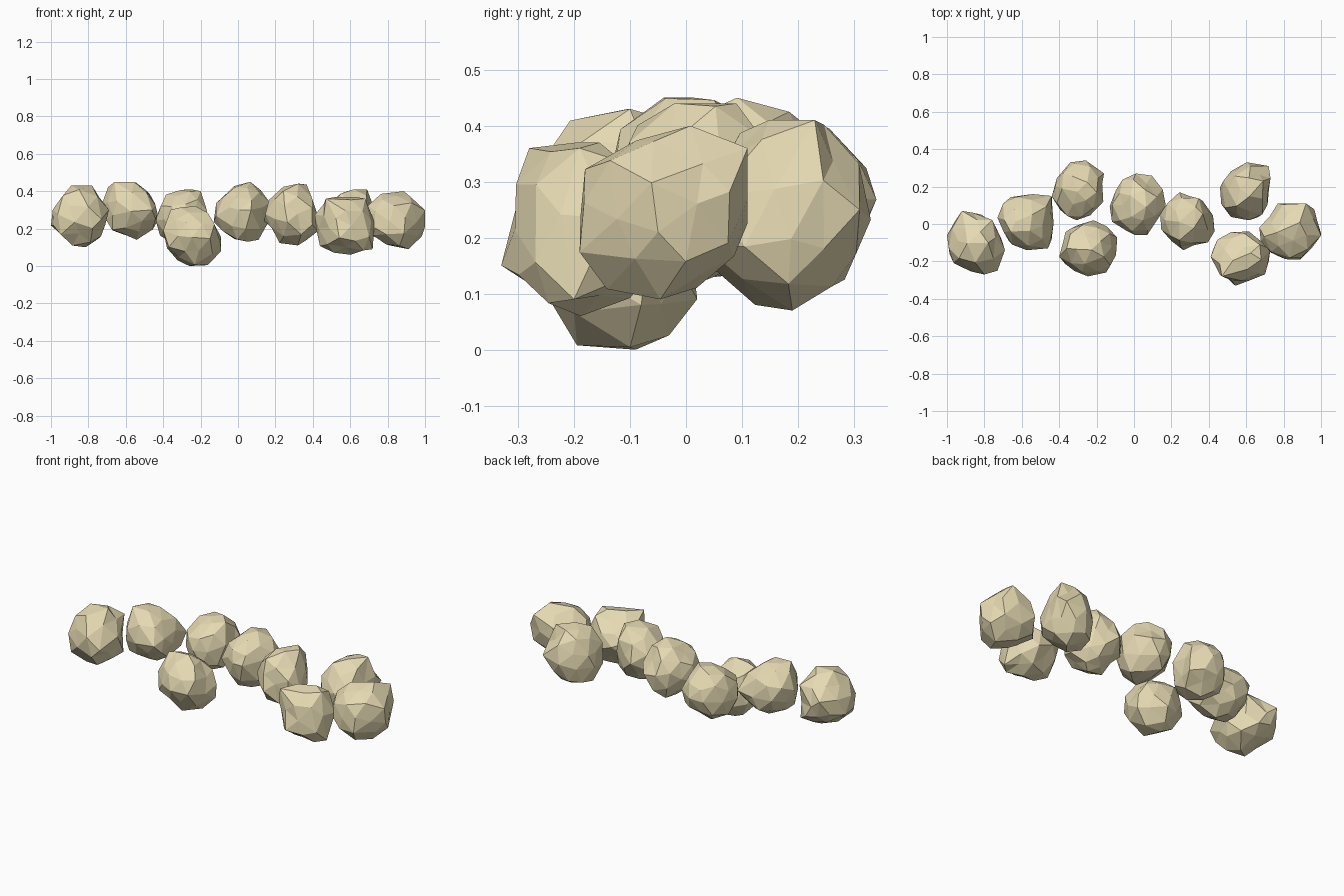
import bpy, bmesh, random
from mathutils import Vector, Euler

if "Cube" in bpy.data.objects:
    bpy.data.objects.remove(bpy.data.objects["Cube"])

random.seed(8)

stone = bpy.data.materials.new("sandstone")
stone.diffuse_color = (0.79, 0.70, 0.45, 1)
stone.use_nodes = True
stone.node_tree.nodes["Principled BSDF"].inputs["Base Color"].default_value = stone.diffuse_color

# Each rock: low and high corner of its extents, then three jutting peaks
rocks = [
    ((-1.00, -0.27, 0.10), (-0.69, 0.07, 0.43),
     (-0.78, -0.10, 0.43), (-0.73, -0.25, 0.25), (-0.86, 0.06, 0.27)),
    ((-0.73, -0.14, 0.14), (-0.43, 0.16, 0.45),
     (-0.66, -0.04, 0.45), (-0.44, 0.15, 0.29), (-0.46, -0.13, 0.30)),
    ((-0.44, 0.02, 0.10), (-0.16, 0.34, 0.41),
     (-0.16, 0.27, 0.27), (-0.20, 0.17, 0.40), (-0.34, 0.33, 0.26)),
    ((-0.40, -0.28, 0.00), (-0.09, 0.02, 0.32),
     (-0.26, -0.09, 0.00), (-0.09, -0.08, 0.08), (-0.36, -0.13, 0.30)),
    ((-0.13, -0.06, 0.13), (0.17, 0.27, 0.45),
     (0.07, -0.06, 0.30), (0.01, 0.27, 0.30), (0.11, 0.10, 0.14)),
    ((0.14, -0.14, 0.11), (0.43, 0.17, 0.44),
     (0.33, 0.09, 0.44), (0.43, -0.04, 0.26), (0.32, 0.00, 0.11)),
    ((0.46, 0.02, 0.07), (0.73, 0.33, 0.41),
     (0.69, 0.23, 0.41), (0.62, 0.19, 0.07), (0.72, 0.31, 0.25)),
    ((0.41, -0.33, 0.06), (0.73, -0.04, 0.37),
     (0.47, -0.28, 0.36), (0.72, -0.20, 0.09), (0.68, -0.19, 0.36)),
    ((0.67, -0.19, 0.09), (1.00, 0.11, 0.40),
     (1.00, -0.05, 0.21), (0.92, 0.11, 0.36), (0.79, -0.18, 0.17)),
]


def make_rock(name, low, high, *peaks):
    """Chipped low-poly ball held inside its extents, with peaks pulled out."""
    low, high = Vector(low), Vector(high)
    mid, half = (low + high) / 2, (high - low) / 2
    bm = bmesh.new()
    bmesh.ops.create_icosphere(bm, subdivisions=2, radius=1)
    turn = Euler([random.uniform(0, 6.28) for _ in range(3)]).to_matrix()
    for v in bm.verts:
        nudge = Vector([random.uniform(-0.07, 0.07) for _ in range(3)])
        co = turn @ v.co * random.uniform(0.88, 1.07) + nudge
        v.co = [half[i] * max(-1, min(1, co[i])) for i in range(3)]
    # Pull the nearest corner out to each peak, its neighbours part of the way
    for peak in peaks:
        tip = Vector(peak) - mid
        v = max(bm.verts, key=lambda p: p.co.normalized().dot(tip.normalized()))
        shift = tip - v.co
        v.co = tip
        for e in v.link_edges:
            near = e.other_vert(v)
            co = near.co + shift * 0.3
            near.co = [max(-half[i], min(half[i], co[i])) for i in range(3)]
    # Push the outermost corner on every side to the full extent
    for axis in range(3):
        for side in (-1, 1):
            v = max(bm.verts, key=lambda p: p.co[axis] * side)
            v.co[axis] = side * half[axis]
    mesh = bpy.data.meshes.new(name)
    bm.to_mesh(mesh)
    bm.free()
    mesh.materials.append(stone)
    ob = bpy.data.objects.new(name, mesh)
    ob.location = mid
    bpy.context.collection.objects.link(ob)


# Scattered row of rocks
for i, rock in enumerate(rocks, 1):
    make_rock(f"rock_{i}", *rock)
